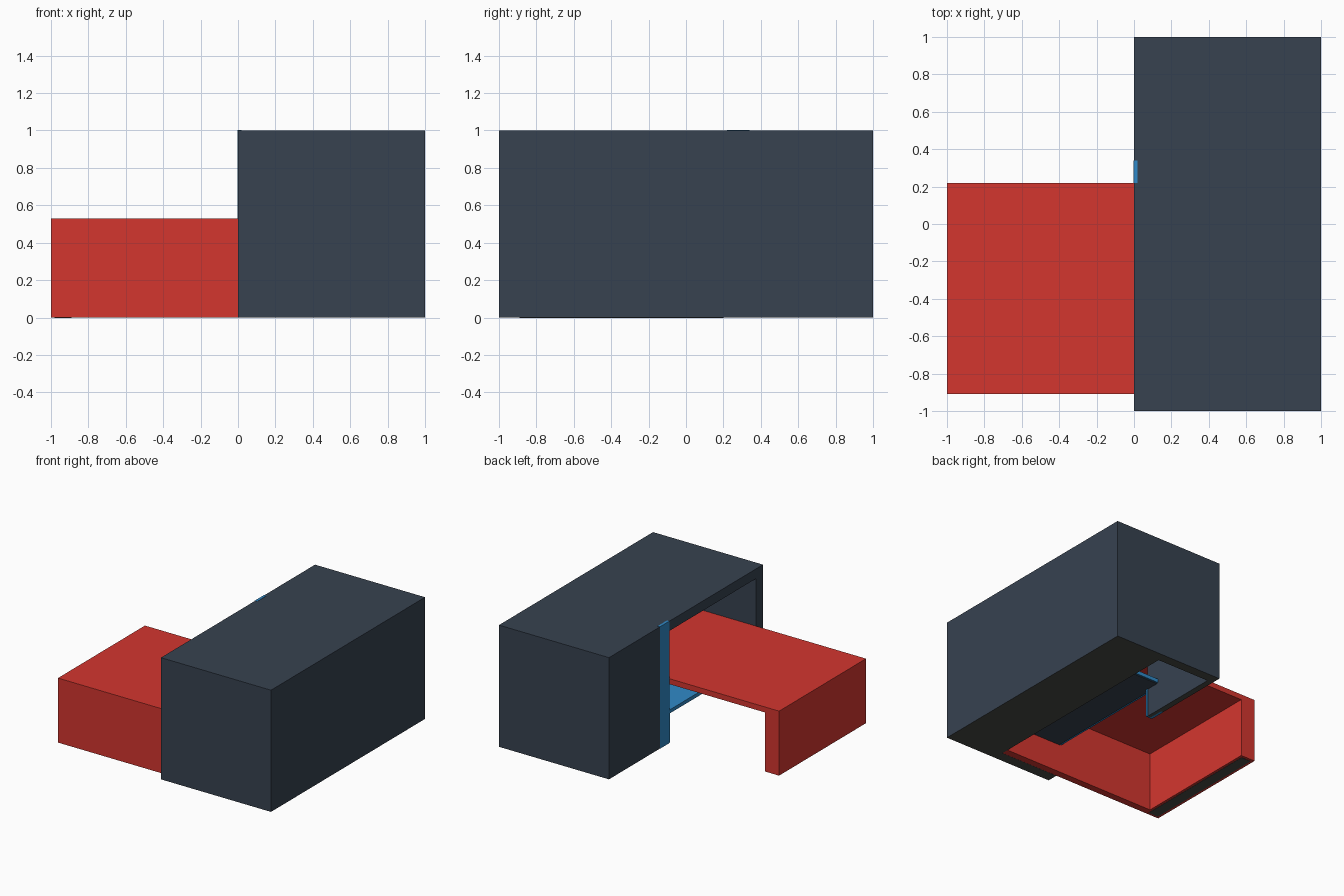
import bpy, bmesh
from mathutils import Vector

if "Cube" in bpy.data.objects:
    bpy.data.objects.remove(bpy.data.objects["Cube"])


def lin(c):
    c /= 255
    return c / 12.92 if c <= 0.04045 else ((c + 0.055) / 1.055) ** 2.4


def material(name, rgb):
    m = bpy.data.materials.new(name)
    m.diffuse_color = (*[lin(c) for c in rgb], 1)
    m.use_nodes = True
    m.node_tree.nodes["Principled BSDF"].inputs["Base Color"].default_value = m.diffuse_color
    return m


slate = material("slate", (55, 66, 80))
red = material("red", (212, 54, 47))
blue = material("blue", (48, 138, 200))
grey = material("warm_grey", (72, 74, 70))


def boxes(name, mats, spans, bottom_index=0):
    """One object from (x0,x1,y0,y1,z0,z1) boxes; ground faces get bottom_index."""
    bm = bmesh.new()
    for x0, x1, y0, y1, z0, z1 in spans:
        vs = bmesh.ops.create_cube(bm, size=1)["verts"]
        for v in vs:
            v.co = Vector(((x0 + x1) / 2 + v.co.x * (x1 - x0),
                           (y0 + y1) / 2 + v.co.y * (y1 - y0),
                           (z0 + z1) / 2 + v.co.z * (z1 - z0)))
    bm.normal_update()
    for f in bm.faces:
        if f.normal.z < -0.5 and f.calc_center_median().z < 0.01:
            f.material_index = bottom_index
    me = bpy.data.meshes.new(name)
    bm.to_mesh(me)
    bm.free()
    for m in mats:
        me.materials.append(m)
    ob = bpy.data.objects.new(name, me)
    bpy.context.collection.objects.link(ob)
    return ob


# Tall block: solid outer half, hollow inner half open on the left and below
boxes("tall_block", [slate, grey], [
    (0.53, 1, -1, 1, 0, 1),
    (0, 0.53, -1, 1, 0.92, 1),
    (0, 0.53, 0.92, 1, 0, 0.92),
    (0, 0.53, -1, -0.91, 0, 0.92),
    (0, 0.05, 0.22, 0.92, 0, 0.92),
], bottom_index=1)

# Low wing: roof slab, end wall and front wall, running into the tall block
boxes("low_wing", [red], [
    (-1, 0.53, -0.909, 0.22, 0.485, 0.53),
    (-1, -0.87, -0.909, 0.22, 0, 0.485),
    (-0.87, 0.53, -0.909, -0.85, 0, 0.485),
])
boxes("wing_foot", [grey], [(-0.98, -0.89, -0.89, 0.20, -0.002, 0.003)])

# Vertical trim strip beside the opening
boxes("trim_post", [blue], [
    (-0.002, 0.02, 0.22, 0.34, 0, 1.002),
    (0, 0.055, 0.208, 0.222, 0, 0.25),
])

# Shelf inside the opening, with a dark underside
boxes("shelf", [blue], [(0, 0.53, -0.85, 0.34, 0.24, 0.27)])
boxes("shelf_underside", [slate], [(0.02, 0.53, -0.85, 0.33, 0.234, 0.24)])
